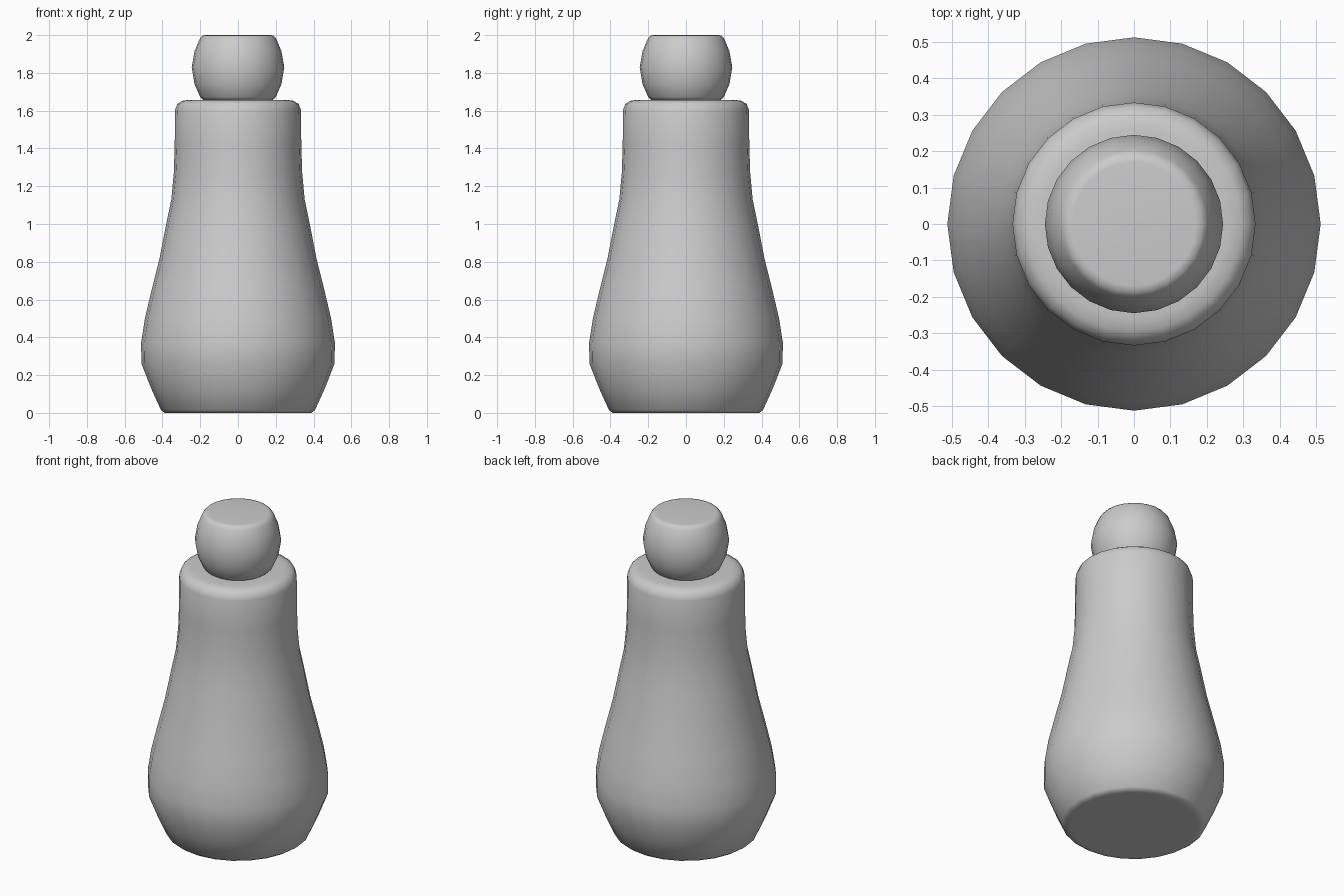
import bpy
import bmesh
from math import cos, sin, tau, radians

SIDES = 24

cube = bpy.data.objects.get("Cube")
if cube:
    bpy.data.objects.remove(cube, do_unlink=True)

grey = bpy.data.materials.new("plain grey")
grey.use_nodes = True
colour = (0.6, 0.6, 0.6, 1)
grey.diffuse_color = colour
grey.node_tree.nodes["Principled BSDF"].inputs["Base Color"].default_value = colour


def turn(name, profile):
    """Turn a (radius, height) profile around z and cap both ends."""
    bm = bmesh.new()
    rings = [[bm.verts.new((r * cos(tau * i / SIDES), r * sin(tau * i / SIDES), z))
              for i in range(SIDES)] for r, z in profile]
    for low, high in zip(rings, rings[1:]):
        for i in range(SIDES):
            j = (i + 1) % SIDES
            bm.faces.new((low[i], low[j], high[j], high[i]))
    bm.faces.new(rings[0][::-1])
    bm.faces.new(rings[-1])
    mesh = bpy.data.meshes.new(name)
    bm.to_mesh(mesh)
    bm.free()
    mesh.materials.append(grey)
    obj = bpy.data.objects.new(name, mesh)
    bpy.context.collection.objects.link(obj)
    bpy.ops.object.select_all(action="DESELECT")
    obj.select_set(True)
    bpy.context.view_layer.objects.active = obj
    bpy.ops.object.shade_smooth_by_angle(angle=radians(65))
    return obj


# Pear-shaped body with a rounded shoulder and a narrow bevel at the foot
turn("body", [(0.36, 0), (0.388, 0), (0.408, 0.015), (0.46, 0.13),
              (0.511, 0.26), (0.513, 0.37), (0.493, 0.5), (0.455, 0.66),
              (0.415, 0.82), (0.38, 1.0), (0.353, 1.13), (0.34, 1.27),
              (0.335, 1.42), (0.334, 1.6), (0.322, 1.635), (0.295, 1.652),
              (0.26, 1.657), (0.2, 1.657)])

# Flat-topped round knob resting on the shoulder
turn("knob", [(0.15, 1.655), (0.185, 1.657), (0.2, 1.672), (0.23, 1.74),
              (0.245, 1.83), (0.23, 1.915), (0.203, 1.98), (0.188, 1.998),
              (0.17, 2.0)])
